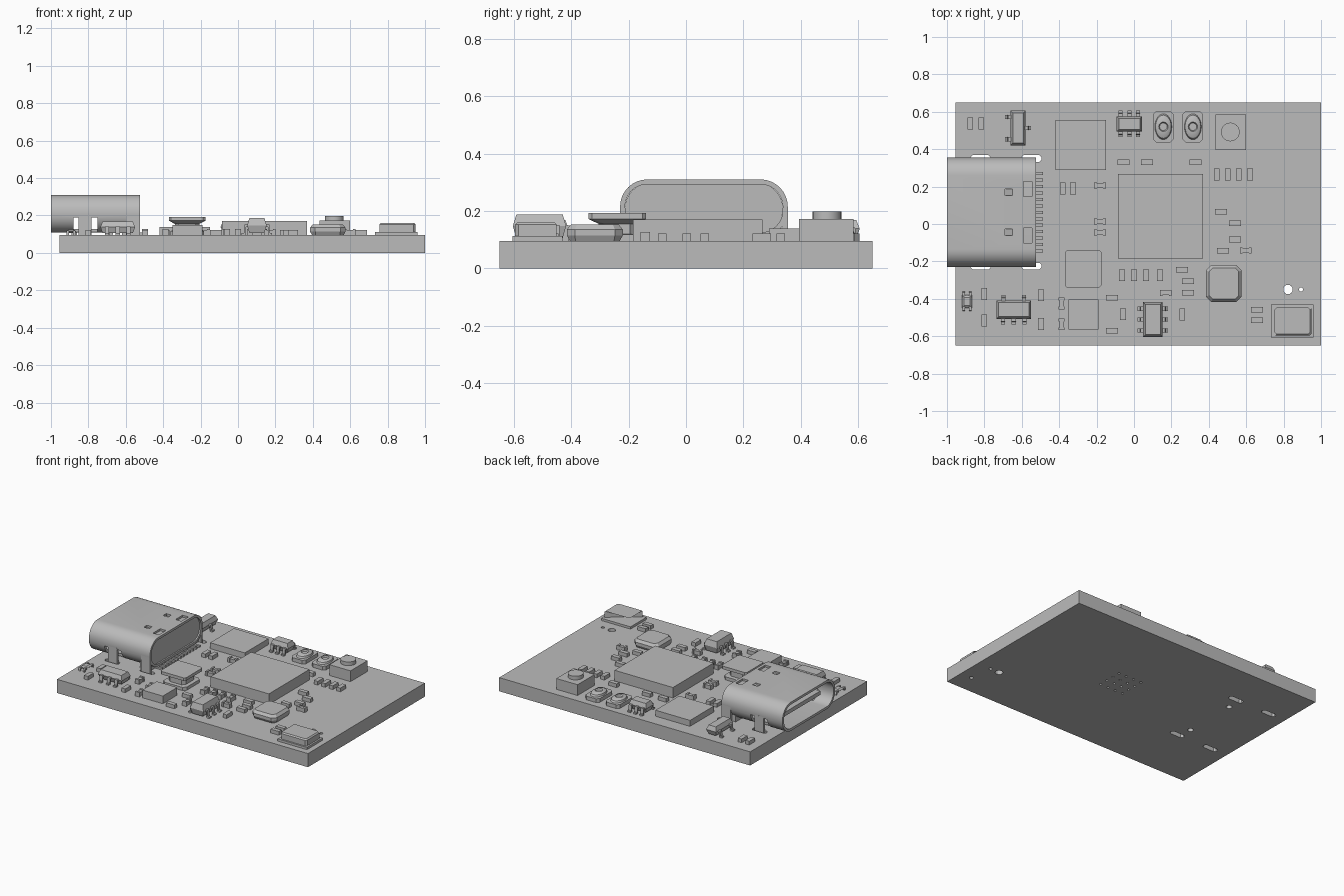
import bpy, bmesh, math
from mathutils import Matrix

if "Cube" in bpy.data.objects:
    bpy.data.objects.remove(bpy.data.objects["Cube"])

TOP = 0.096      # upper surface of the board
CY = 0.0625      # centre line of the connector
grey = bpy.data.materials.new("grey")
grey.diffuse_color = (0.5, 0.5, 0.5, 1)
grey.use_nodes = True
grey.node_tree.nodes["Principled BSDF"].inputs["Base Color"].default_value = grey.diffuse_color


def finish(name, bm, smooth=False):
    bmesh.ops.recalc_face_normals(bm, faces=bm.faces)
    me = bpy.data.meshes.new(name)
    bm.to_mesh(me)
    bm.free()
    me.materials.append(grey)
    ob = bpy.data.objects.new(name, me)
    bpy.context.collection.objects.link(ob)
    if smooth:
        smooth_it(ob)
    return ob


def smooth_it(ob):
    bpy.ops.object.select_all(action='DESELECT')
    ob.select_set(True)
    bpy.context.view_layer.objects.active = ob
    bpy.ops.object.shade_smooth_by_angle(angle=math.radians(35))


def add_loft(bm, rings):
    """Skin a stack of equal point rings and cap both ends."""
    loops = [[bm.verts.new(p) for p in r] for r in rings]
    n = len(loops[0])
    for a, b in zip(loops, loops[1:]):
        for i in range(n):
            j = (i + 1) % n
            bm.faces.new((a[i], a[j], b[j], b[i]))
    bm.faces.new(loops[0])
    bm.faces.new(loops[-1])


def rect(x, y, z, hx, hy, c=0):
    if not c:
        pts = [(-hx, -hy), (hx, -hy), (hx, hy), (-hx, hy)]
    else:
        pts = [(c - hx, -hy), (hx - c, -hy), (hx, c - hy), (hx, hy - c),
               (hx - c, hy), (c - hx, hy), (-hx, hy - c), (-hx, c - hy)]
    return [(x + u, y + v, z) for u, v in pts]


def oval(x, y, z, rx, ry, n=24):
    return [(x + rx * math.cos(math.tau * i / n), y + ry * math.sin(math.tau * i / n), z) for i in range(n)]


def add_box(bm, x0, x1, y0, y1, z0, z1):
    add_loft(bm, [rect((x0 + x1) / 2, (y0 + y1) / 2, z, abs(x1 - x0) / 2, abs(y1 - y0) / 2) for z in (z0, z1)])


def box(name, *d):
    bm = bmesh.new()
    add_box(bm, *d)
    return finish(name, bm)


def stack(name, x, y, rings):
    """Body made of (z, half x, half y, corner cut) sections."""
    bm = bmesh.new()
    add_loft(bm, [rect(x, y, *r) for r in rings])
    return finish(name, bm)


def round_stack(name, x, y, rings):
    bm = bmesh.new()
    add_loft(bm, [oval(x, y, *r) for r in rings])
    return finish(name, bm, True)


def cut(ob, cutter):
    m = ob.modifiers.new("cut", 'BOOLEAN')
    m.operation, m.solver, m.object = 'DIFFERENCE', 'EXACT', cutter
    bpy.context.view_layer.objects.active = ob
    bpy.ops.object.modifier_apply(modifier=m.name)
    bpy.data.objects.remove(cutter)


# circuit board with drilled holes, vias and connector slots
board = box("board", -0.955, 1, -0.65, 0.65, 0, TOP)
bm = bmesh.new()
holes = [(0.823, -0.35, 0.025), (0.893, -0.35, 0.011), (0.914, -0.515, 0.013),
         (-0.575, CY + 0.19, 0.019), (-0.575, CY - 0.19, 0.019)]
holes += [(0.143 + 0.06 * (i - 1.5), 0.04 + 0.06 * (j - 1.5), 0.008) for i in range(4) for j in range(4)]
for x, y, r in holes:
    add_loft(bm, [oval(x, y, z, r, r, 16) for z in (-0.05, 0.2)])
for x in (-0.548, -0.82):
    for s in (-1, 1):
        add_loft(bm, [rect(x, CY + s * 0.288, z, 0.054, 0.018, 0.012) for z in (-0.05, 0.2)])
cut(board, finish("drill", bm))


# connector shell: open rounded tube
def pill(x, hw, z0, z1, r):
    pts = []
    for k, (sy, sz) in enumerate(((1, 1), (-1, 1), (-1, -1), (1, -1))):
        for i in range(9):
            a = math.pi / 2 * (k + i / 8)
            pts.append((x, CY + sy * (hw - r) + r * math.cos(a),
                        (z1 - r if sz > 0 else z0 + r) + r * math.sin(a)))
    return pts


bm = bmesh.new()
loops = [[bm.verts.new(p) for p in pill(x, 0.2925 - t, 0.108 + t, 0.31 - t, 0.095 - t)]
         for x, t in ((-1, 0), (-0.525, 0), (-0.525, 0.017), (-1, 0.017))]
for a, b in zip(loops, loops[1:] + loops[:1]):
    for i in range(36):
        j = (i + 1) % 36
        bm.faces.new((a[i], a[j], b[j], b[i]))
shell = finish("connector_shell", bm)
bm = bmesh.new()
for s in (-1, 1):
    add_box(bm, -0.88, -0.75, CY + s * 0.22, CY + s * 0.4, 0.05, 0.19)       # leg gaps
    add_box(bm, -0.69, -0.65, CY + s * 0.09, CY + s * 0.125, 0.28, 0.35)     # spring windows
    add_box(bm, -0.59, -0.545, CY + s * 0.085, CY + s * 0.165, 0.28, 0.35)   # rear slots
cut(shell, finish("shell_cutter", bm))
smooth_it(shell)

# connector legs, spring tabs, inner housing and tongue
for s in (-1, 1):
    y0, y1 = CY + s * 0.274, CY + s * 0.2925
    box("connector_front_leg", -0.852, -0.782, y0, y1, 0.03, 0.2)
    box("connector_rear_leg", -0.595, -0.525, y0, y1, 0.03, 0.21)
    bm = bmesh.new()
    add_loft(bm, [[(x, CY + s * y, z + dz) for y, dz in ((0.09, 0), (0.125, 0), (0.125, 0.012), (0.09, 0.012))]
                  for x, z in ((-0.69, 0.262), (-0.65, 0.295))])
    finish("spring_tab", bm)
bm = bmesh.new()
add_loft(bm, [pill(x, 0.275, 0.12, 0.296, 0.085) for x in (-0.62, -0.535)])
finish("connector_housing", bm, True)
box("connector_base", -0.62, -0.54, CY - 0.27, CY + 0.27, TOP, 0.19)
box("connector_tongue", -0.95, -0.6, CY - 0.2, CY + 0.2, 0.195, 0.223)
for i in range(13):
    y = CY + (i - 6) * 0.0345
    box("connector_pin", -0.54, -0.487, y - 0.008, y + 0.008, TOP, 0.108)

# flat square chips
box("main_chip", -0.085, 0.37, -0.185, 0.267, TOP, 0.17)
box("flat_chip", -0.42, -0.15, 0.29, 0.555, TOP, 0.138)
box("small_chip", -0.35, -0.19, -0.565, -0.405, TOP, 0.15)

# power inductor, crystal can and oscillator
stack("inductor", -0.272, -0.24, [(TOP, 0.09, 0.09, 0.02), (0.118, 0.09, 0.09, 0.02), (0.12, 0.065, 0.065, 0.02),
      (0.155, 0.065, 0.065, 0.02), (0.172, 0.098, 0.1, 0.012), (0.193, 0.098, 0.1, 0.012)])
stack("metal_can", 0.48, -0.318, [(TOP, 0.085, 0.087, 0.02), (0.115, 0.095, 0.098, 0.028),
      (0.135, 0.095, 0.098, 0.028), (0.153, 0.08, 0.083, 0.02)])
stack("oscillator", 0.847, -0.518, [(TOP, 0.114, 0.088, 0), (0.112, 0.114, 0.088, 0), (0.113, 0.103, 0.079, 0.012),
      (0.152, 0.103, 0.079, 0.012), (0.16, 0.095, 0.071, 0.01)])

# push button
box("button_body", 0.435, 0.6, 0.395, 0.585, TOP, 0.172)
round_stack("button_cap", 0.515, 0.492, [(0.17, 0.05, 0.05), (0.198, 0.05, 0.05)])

# pair of lamps with domed lenses and a dimple
for x in (0.157, 0.315):
    stack("lamp_base", x, 0.52, [(TOP, 0.055, 0.085, 0.018), (0.122, 0.055, 0.085, 0.018)])
    round_stack("lamp_lens", x, 0.52, [(0.12, 0.046, 0.07), (0.134, 0.042, 0.062), (0.142, 0.03, 0.042),
                (0.143, 0.025, 0.025), (0.133, 0.02, 0.02)])


def leaded(name, x, y, hx, hy, top, pins, reach=0.03, w=0.011):
    """Moulded package; pins are (side direction in degrees, offset)."""
    h = top - 0.108
    stack(name, x, y, [(0.106, hx - 0.012, hy - 0.012, 0), (0.108 + h * 0.5, hx, hy, 0), (top, hx - 0.012, hy - 0.012, 0)])
    mid = 0.108 + h * 0.5
    for ang, off in pins:
        e = hx if ang % 180 == 0 else hy
        prof = [(e - 0.01, mid - 0.008), (e + 0.006, mid - 0.008), (e + 0.01, TOP), (e + reach, TOP),
                (e + reach, TOP + 0.01), (e + 0.018, TOP + 0.01), (e + 0.014, mid + 0.004), (e - 0.01, mid + 0.004)]
        bm = bmesh.new()
        add_loft(bm, [[(u, v, z) for u, z in prof] for v in (off - w, off + w)])
        bm.transform(Matrix.Translation((x, y, 0)) @ Matrix.Rotation(math.radians(ang), 4, 'Z'))
        finish(name + "_pin", bm)


three = (-0.058, 0, 0.058)
leaded("regulator", -0.643, -0.458, 0.093, 0.049, 0.168,
       [(270, o) for o in three] + [(90, o) for o in (-0.055, 0.055)])
leaded("transistor", -0.62, 0.513, 0.04, 0.093, 0.168, [(0, 0), (180, -0.06), (180, 0.06)])
leaded("rear_package", -0.025, 0.535, 0.068, 0.041, 0.17, [(a, o * 0.8) for a in (90, 270) for o in three])
leaded("front_package", 0.101, -0.511, 0.052, 0.093, 0.187, [(a, o) for a in (0, 180) for o in three])
leaded("diode", -0.893, -0.414, 0.027, 0.034, 0.125, [(a, o) for a in (90, 270) for o in (-0.017, 0.017)], 0.016, 0.007)


def chip(x, y, turned, capped):
    """Two terminal part, lying along x or turned along y."""
    bm = bmesh.new()
    if capped:
        add_box(bm, -0.018, 0.018, -0.0125, 0.0125, TOP, 0.122)
        for s in (-1, 1):
            add_box(bm, s * 0.017, s * 0.031, -0.016, 0.016, TOP, 0.127)
    else:
        add_box(bm, -0.032, 0.032, -0.015, 0.015, TOP, 0.122)
    bm.transform(Matrix.Translation((x, y, 0)) @ Matrix.Rotation(math.pi / 2 * turned, 4, 'Z'))
    finish("chip_part", bm)


# rows: (fixed coordinate, positions along the row)
rows_flat = [(0.33, (-0.055, 0.07, 0.33)), (0.065, (0.465,)), (0.003, (0.54,)), (-0.083, (0.54,)),
             (-0.142, (0.475,)), (-0.245, (0.257,)), (-0.307, (0.288,)), (-0.368, (0.288,)),
             (-0.395, (-0.118,)), (-0.57, (-0.118,)), (-0.459, (0.657,)), (-0.515, (0.657,))]
rows_flat_capped = [(0.205, (-0.182,)), (0.013, (-0.182,)), (-0.045, (-0.182,)), (-0.142, (0.598,)), (-0.368, (0.17,))]
rows_up = [(0.537, (-0.876, -0.817)), (0.19, (-0.38, -0.326)), (0.264, (0.443, 0.502, 0.561, 0.62)),
           (-0.374, (-0.801,)), (-0.515, (-0.801,)), (-0.534, (-0.497,)), (-0.483, (0.257,))]
rows_up_capped = [(-0.275, (-0.064, 0, 0.064, 0.139)), (-0.382, (-0.497,)), (-0.425, (-0.387,)),
                  (-0.537, (-0.387,)), (-0.483, (-0.059,))]
for rows, turned, capped in ((rows_flat, 0, False), (rows_flat_capped, 0, True),
                             (rows_up, 1, False), (rows_up_capped, 1, True)):
    for y, xs in rows:
        for x in xs:
            chip(x, y, turned, capped)
